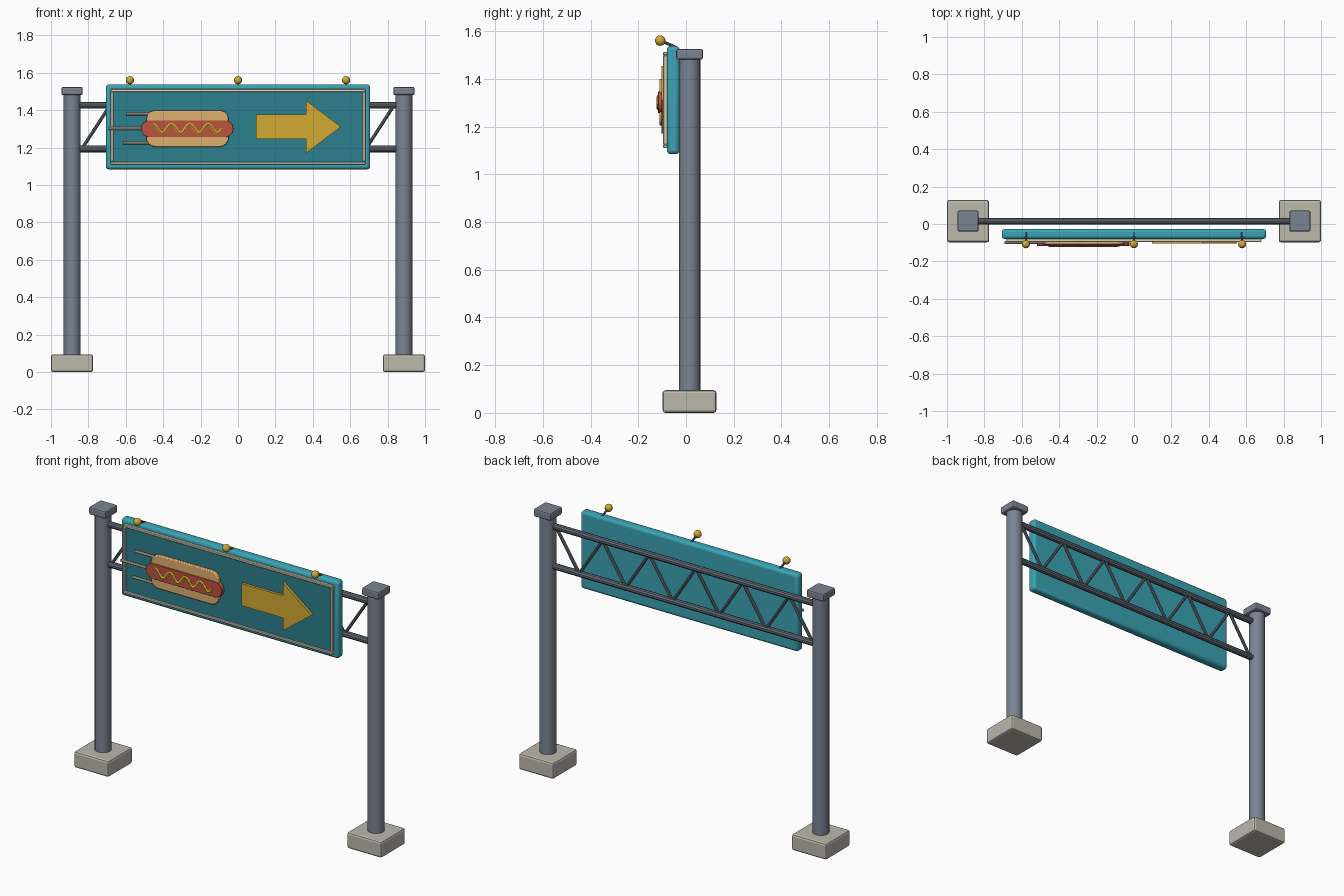
import bpy, math
from mathutils import Vector

if "Cube" in bpy.data.objects:
    bpy.data.objects.remove(bpy.data.objects["Cube"])


def material(name, rgb):
    lin = [(c / 255 / 12.92) if c < 11 else ((c / 255 + 0.055) / 1.055) ** 2.4 for c in rgb]
    m = bpy.data.materials.new(name)
    m.diffuse_color = (*lin, 1)
    m.use_nodes = True
    m.node_tree.nodes["Principled BSDF"].inputs["Base Color"].default_value = m.diffuse_color
    return m


STEEL = material("steel grey", (122, 132, 146))
TRUSS = material("dark steel", (98, 106, 118))
TEAL = material("teal", (58, 164, 180))
DEEP = material("deep teal", (44, 128, 142))
CREAM = material("cream", (222, 208, 184))
CONCRETE = material("concrete", (188, 184, 172))
YELLOW = material("golden yellow", (211, 168, 50))
BUN = material("bun tan", (222, 176, 108))
SAUSAGE = material("sausage red", (190, 82, 62))


def finish(ob, name, mat, bevel=0, segments=2):
    ob.name = name
    ob.data.materials.clear()
    ob.data.materials.append(mat)
    if bevel:
        b = ob.modifiers.new("bevel", "BEVEL")
        b.width, b.segments, b.limit_method = bevel, segments, "ANGLE"
        b.angle_limit = math.radians(40)
    return ob


def smooth(ob):
    bpy.ops.object.select_all(action="DESELECT")
    ob.select_set(True)
    bpy.context.view_layer.objects.active = ob
    bpy.ops.object.shade_smooth_by_angle(angle=math.radians(35))
    return ob


def box(name, lo, hi, mat, bevel=0, segments=2):
    lo, hi = Vector(lo), Vector(hi)
    bpy.ops.mesh.primitive_cube_add(size=1, location=(lo + hi) / 2)
    ob = bpy.context.object
    ob.scale = hi - lo
    bpy.ops.object.transform_apply(location=False, rotation=False, scale=True)
    return finish(ob, name, mat, bevel, segments)


def rod(name, a, b, r, mat, sides=8):
    a, b = Vector(a), Vector(b)
    d = b - a
    bpy.ops.mesh.primitive_cylinder_add(vertices=sides, radius=r, depth=d.length, location=(a + b) / 2)
    ob = bpy.context.object
    ob.rotation_euler = d.to_track_quat("Z", "Y").to_euler()
    return smooth(finish(ob, name, mat))


def plate(name, pts, y_front, y_back, mat, bevel=0):
    """Extrude an x-z outline (counter-clockwise from the front) along y."""
    n = len(pts)
    verts = [(x, y_front, z) for x, z in pts] + [(x, y_back, z) for x, z in pts]
    faces = [list(range(n)), list(range(2 * n - 1, n - 1, -1))]
    faces += [[(i + 1) % n, i, n + i, n + (i + 1) % n] for i in range(n)]
    me = bpy.data.meshes.new(name)
    me.from_pydata(verts, [], faces)
    ob = bpy.data.objects.new(name, me)
    bpy.context.collection.objects.link(ob)
    return finish(ob, name, mat, bevel)


def rounded_rect(x0, x1, z0, z1, r, n=6):
    corners = [(x1 - r, z1 - r), (x0 + r, z1 - r), (x0 + r, z0 + r), (x1 - r, z0 + r)]
    pts = []
    for q, (cx, cz) in enumerate(corners):
        for i in range(n + 1):
            a = math.pi / 2 * (q + i / n)
            pts.append((cx + r * math.cos(a), cz + r * math.sin(a)))
    return pts


PY = 0.015  # depth of posts and truss

# Posts with footings and caps
for side, s in (("left", -1), ("right", 1)):
    x = s * 0.887
    box(side + "_footing", (x - 0.113, PY - 0.113, 0), (x + 0.113, PY + 0.113, 0.095), CONCRETE, 0.012)
    rod(side + "_post", (x, PY, 0.09), (x, PY, 1.49), 0.045, STEEL, 20)
    box(side + "_cap", (x - 0.056, PY - 0.056, 1.48), (x + 0.056, PY + 0.056, 1.525), STEEL, 0.009)

# Truss: two chords and zigzag bracing
Z_LOW, Z_HIGH = 1.193, 1.427
for name, z in (("lower_chord", Z_LOW), ("upper_chord", Z_HIGH)):
    rod(name, (-0.87, PY, z), (0.87, PY, z), 0.018, TRUSS, 10)
BAYS = 11
nodes = [(-0.835 + 1.67 * i / BAYS, PY, Z_HIGH if i % 2 else Z_LOW) for i in range(BAYS + 1)]
for i in range(BAYS):
    rod("brace_%d" % (i + 1), nodes[i], nodes[i + 1], 0.009, TRUSS, 8)

# Sign board, inset face and frame
smooth(box("sign_board", (-0.707, -0.08, 1.084), (0.707, -0.027, 1.538), TEAL, 0.016, 3))
box("sign_face", (-0.67, -0.088, 1.12), (0.67, -0.07, 1.502), DEEP)
F, T = 0.681, 0.015
for name, z in (("frame_bottom", 1.109), ("frame_top", 1.498)):
    box(name, (-F, -0.096, z), (F, -0.075, z + T), CREAM, 0.003, 1)
for name, x in (("frame_left", -F), ("frame_right", F - T)):
    box(name, (x, -0.096, 1.109 + T), (x + T, -0.075, 1.498), CREAM, 0.003, 1)

# Arrow
plate("arrow", [(0.095, 1.246), (0.363, 1.246), (0.363, 1.17), (0.55, 1.311),
                (0.363, 1.453), (0.363, 1.376), (0.095, 1.376)], -0.103, -0.086, YELLOW)

# Hot dog: two bun halves, sausage and mustard
for name, z in (("upper_bun", 1.299), ("lower_bun", 1.204)):
    smooth(plate(name, rounded_rect(-0.49, -0.05, z, z + 0.1, 0.049), -0.111, -0.087, BUN, 0.005))
smooth(plate("sausage", rounded_rect(-0.518, -0.025, 1.256, 1.346, 0.0449), -0.117, -0.09, SAUSAGE, 0.005))

curve = bpy.data.curves.new("mustard", "CURVE")
curve.dimensions = "3D"
curve.bevel_depth, curve.bevel_resolution, curve.use_fill_caps = 0.010, 1, True
spline = curve.splines.new("POLY")
N = 42
spline.points.add(N)
for i, p in enumerate(spline.points):
    t = i / N
    p.co = (-0.455 + 0.37 * t, -0.1135, 1.3 + 0.024 * math.cos(2 * math.pi * 3.75 * t), 1)
mustard = bpy.data.objects.new("mustard", curve)
bpy.context.collection.objects.link(mustard)
bpy.ops.object.select_all(action="DESELECT")
mustard.select_set(True)
bpy.context.view_layer.objects.active = mustard
bpy.ops.object.convert(target="MESH")
smooth(finish(bpy.context.object, "mustard", YELLOW))

# Speed lines behind the hot dog
for i, (x0, z) in enumerate(((-0.597, 1.379), (-0.692, 1.302), (-0.615, 1.224))):
    rod("speed_line_%d" % (i + 1), (x0, -0.099, z), (-0.46, -0.099, z), 0.008, CREAM)

# Lamps on short arms along the top
for i, x in enumerate((-0.578, 0, 0.578)):
    rod("lamp_arm_%d" % (i + 1), (x, -0.108, 1.56), (x, -0.045, 1.534), 0.006, TRUSS)
    bpy.ops.mesh.primitive_uv_sphere_add(segments=12, ring_count=8, radius=0.022, location=(x, -0.108, 1.56))
    smooth(finish(bpy.context.object, "lamp_%d" % (i + 1), YELLOW))
